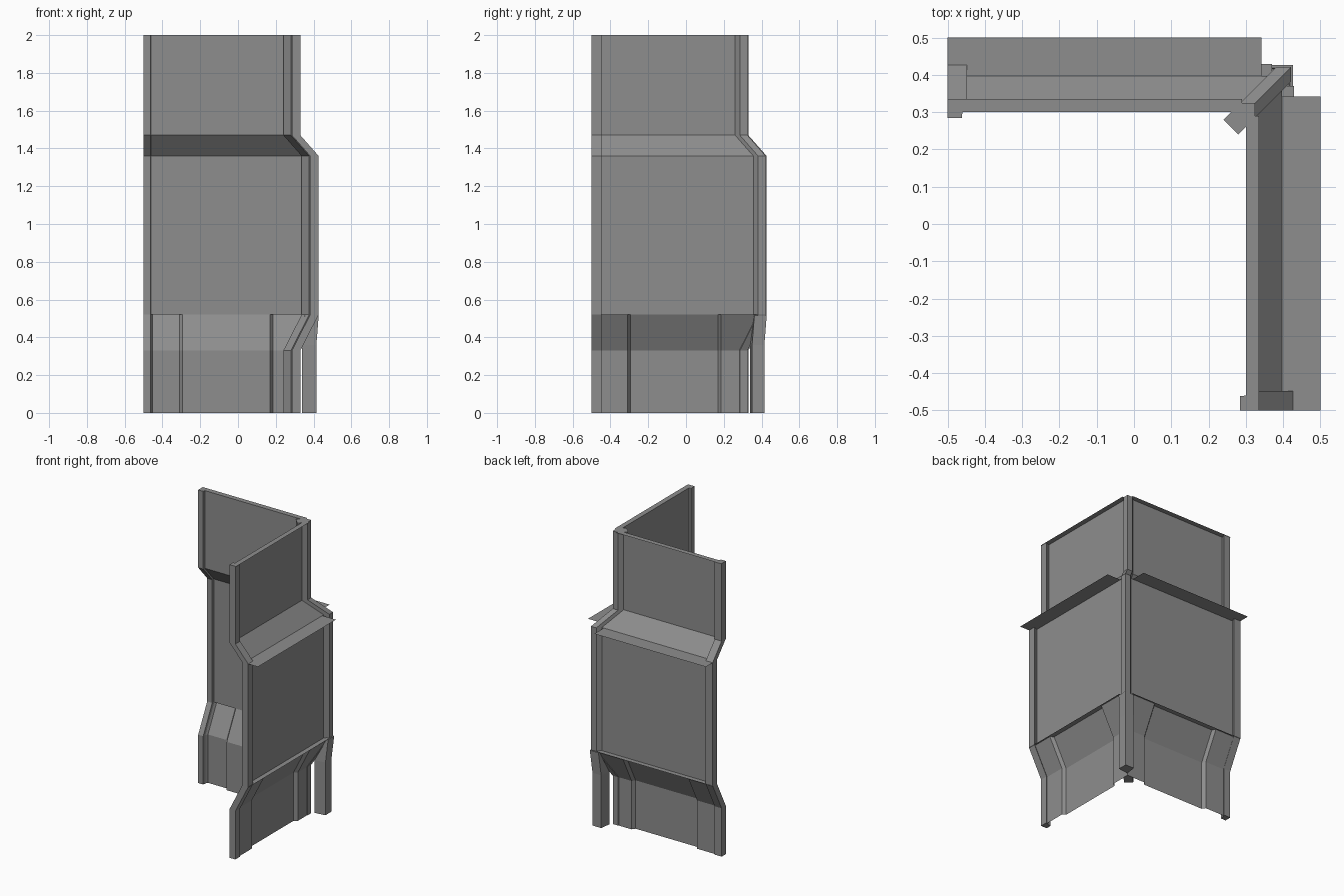
import bpy, bmesh
from mathutils import Vector

cube = bpy.data.objects.get("Cube")
if cube:
    bpy.data.objects.remove(cube)

grey = bpy.data.materials.new("wall_grey")
grey.use_nodes = True
COLOUR = (0.27, 0.27, 0.27, 1)
grey.diffuse_color = COLOUR
grey.node_tree.nodes["Principled BSDF"].inputs["Base Color"].default_value = COLOUR

# Height and outward shift of the wall outline
PATH = [(0, 0), (0.33, 0), (0.52, 0.097), (1.36, 0.097), (1.47, 0), (2, 0)]
BACK = Vector((0, 1))
DIAGONAL = Vector((1, 1))


def finish(name, bm, outward=None):
    """Turn a bmesh into an object; sheets are turned to face outward."""
    if outward is None:
        bmesh.ops.recalc_face_normals(bm, faces=bm.faces)
    else:
        bm.normal_update()
        facing = sum(f.normal.dot(outward) * f.calc_area() for f in bm.faces)
        if facing < 0:
            bmesh.ops.reverse_faces(bm, faces=bm.faces)
    mesh = bpy.data.meshes.new(name)
    bm.to_mesh(mesh)
    bm.free()
    mesh.materials.append(grey)
    obj = bpy.data.objects.new(name, mesh)
    bpy.context.collection.objects.link(obj)
    return obj


def place(p, swap):
    return (p.y, p.x) if swap else (p.x, p.y)


def sweep(name, section, path, swap=False, closed=False, diagonal=False):
    """Sweep a plan section up the path; points near the corner follow the mitre."""
    bm = bmesh.new()
    rows = []
    for z, shift in path:
        row = []
        for x, y in section:
            way = DIAGONAL if diagonal or x > 0.2 else BACK
            row.append(bm.verts.new((*place(Vector((x, y)) + way * shift, swap), z)))
        rows.append(row)
    n = len(section)
    for low, high in zip(rows, rows[1:]):
        for i in range(n if closed else n - 1):
            j = (i + 1) % n
            bm.faces.new((low[i], low[j], high[j], high[i]))
    if closed:
        bm.faces.new(rows[0])
        bm.faces.new(rows[-1])
        return finish(name, bm)
    return finish(name, bm, Vector((*place(BACK, swap), 0)))


def shelf(name, x_end, y_in, y_out, z, swap):
    """Thin flat strip running along a wall."""
    bm = bmesh.new()
    corners = [(-0.5, y_in), (x_end, y_in), (x_end, y_out), (-0.5, y_out)]
    bm.faces.new([bm.verts.new((*place(Vector(c), swap), z)) for c in corners])
    return finish(name, bm, Vector((0, 0, 1)))


for side, swap in (("back", False), ("left", True)):
    # Main wall sheet and the stepped skirt below it
    sweep(side + "_wall", [(-0.5, 0.3), (0.29, 0.3)], PATH[2:], swap)
    skirt = [(-0.5, 0.322), (-0.31, 0.322), (-0.295, 0.3),
             (0.17, 0.3), (0.185, 0.322), (0.29, 0.322)]
    sweep(side + "_skirt", skirt, PATH[:3], swap)
    # Upright at the open end
    post = [(-0.5, 0.285), (-0.462, 0.285), (-0.46, 0.305), (-0.448, 0.33), (-0.5, 0.33)]
    sweep(side + "_end_post", post, PATH, swap, closed=True)
    # Ledge and lips
    shelf(side + "_ledge", 0.342, 0.397, 0.5, 1.36, swap)
    shelf(side + "_lower_lip", 0.37, 0.397, 0.43, 0.52, swap)
    shelf(side + "_top_lip", 0.29, 0.3, 0.335, 2, swap)

# Mitred corner upright
corner = [(0.24, 0.28), (0.28, 0.24), (0.325, 0.285), (0.325, 0.325), (0.285, 0.325)]
sweep("corner_post", corner, PATH, closed=True, diagonal=True)

# Straight foot standing outside the corner, flared at the top
foot = [(0.34, 0.34), (0.415, 0.35), (0.415, 0.415), (0.35, 0.415)]
sweep("corner_foot", foot, [(0, 0), (0.36, 0), (0.515, 0.012)], closed=True, diagonal=True)
